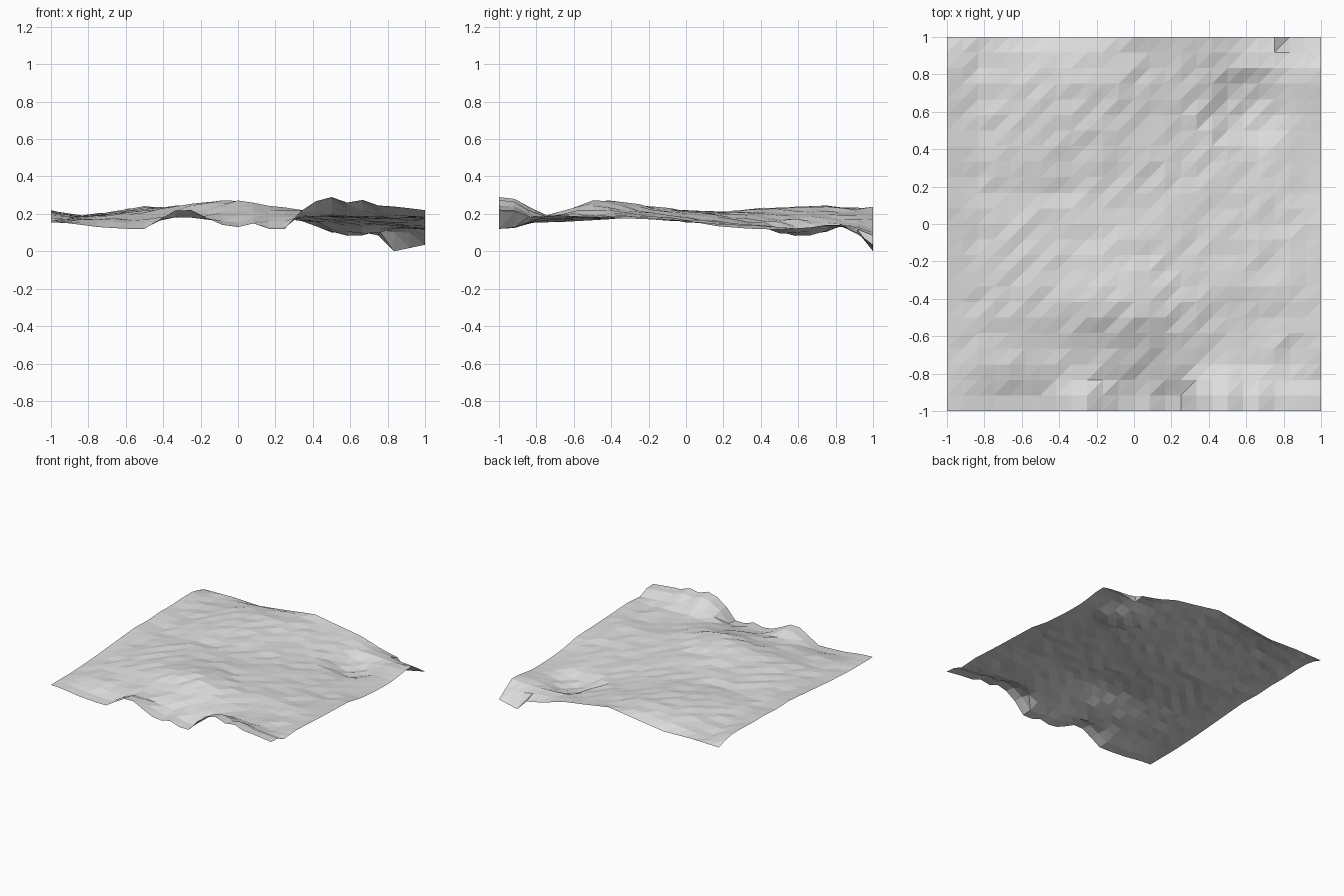
import bpy, bmesh, random

random.seed(4)
N = 24  # cells per side


def interp(t, keys, vals):
    """Piecewise linear lookup, held flat beyond the ends."""
    if t <= keys[0]:
        return vals[0]
    for a, b, va, vb in zip(keys, keys[1:], vals, vals[1:]):
        if t <= b:
            return va + (vb - va) * (t - a) / (b - a)
    return vals[-1]


def curve(points):
    keys, vals = zip(*points)
    return lambda t: interp(t, keys, vals)


# Broad relief: rows from front to back
KX = (-.83, -.5, -.17, .0, .17, .5, .75, .85)
RELIEF = {
    -.83: (.165, .165, .168, .165, .17, .21, .19, .175),
    -.72: (.165, .175, .19, .195, .19, .18, .195, .175),
    -.50: (.175, .205, .25, .265, .24, .185, .18, .18),
    -.38: (.18, .215, .265, .277, .24, .20, .19, .19),
    -.17: (.185, .21, .235, .228, .215, .19, .177, .17),
    .17: (.185, .205, .207, .203, .195, .165, .15, .145),
    .50: (.187, .235, .228, .21, .19, .14, .125, .125),
    .75: (.185, .235, .24, .225, .195, .145, .135, .135),
    .86: (.18, .225, .235, .225, .20, .15, .125, .13),
}

# Height profiles of the four borders
front = curve([(-1, .155), (-.9, .15), (-.75, .13), (-.6, .12), (-.5, .12), (-.42, .17),
               (-.33, .22), (-.25, .22), (-.17, .18), (-.08, .14), (0, .13), (.08, .15),
               (.16, .12), (.25, .12), (.33, .21), (.42, .27), (.5, .29), (.58, .26),
               (.67, .275), (.75, .245), (.83, .24), (.92, .23), (1, .22)])
back = curve([(-1, .175), (-.75, .18), (-.5, .172), (-.28, .2), (0, .238), (.2, .205),
              (.43, .17), (.6, .115), (.75, .085), (.833, 0), (1, .035)])
left = curve([(-1, .155), (-.7, .155), (-.43, .17), (-.05, .2), (.1, .212), (.25, .205),
              (.42, .215), (.54, .212), (.73, .22), (.9, .217), (1, .175)])
right = curve([(-1, .22), (-.83, .165), (-.72, .195), (-.43, .18), (-.3, .175), (0, .165),
               (.16, .135), (.35, .12), (.55, .115), (.68, .13), (.81, .15), (.9, .12), (1, .035)])
# How far each border reaches inward
front_w = curve([(-1, 1), (-.917, .88), (-.833, .28), (-.75, 0)])
back_w = curve([(.833, 0), (.917, .2), (1, 1)])
side_w = curve([(.833, 0), (1, 1)])


def height(x, y):
    z = interp(y, list(RELIEF), [interp(x, KX, r) for r in RELIEF.values()])
    # hollow near the back right
    d2 = (x - .6) ** 2 + (y - .62) ** 2
    z -= .05 * max(0, 1 - d2 / .05)
    z += random.uniform(-.007, .007)
    w = side_w(abs(x))
    z += w * ((left(y) if x < 0 else right(y)) - z)
    w = front_w(y) if y < 0 else back_w(y)
    z += w * ((front(x) if y < 0 else back(x)) - z)
    return max(z, 0)


# Terrain sheet, triangulated and flat shaded
bm = bmesh.new()
grid = []
for j in range(N + 1):
    row = []
    for i in range(N + 1):
        x, y = -1 + 2 * i / N, -1 + 2 * j / N
        row.append(bm.verts.new((x, y, height(x, y))))
    grid.append(row)
for j in range(N):
    for i in range(N):
        a, b = grid[j][i], grid[j][i + 1]
        c, d = grid[j + 1][i + 1], grid[j + 1][i]
        bm.faces.new((a, b, c))
        bm.faces.new((a, c, d))

mesh = bpy.data.meshes.new("terrain_sheet")
bm.to_mesh(mesh)
bm.free()
stone = bpy.data.materials.new("light grey")
stone.diffuse_color = (.72, .72, .72, 1)
mesh.materials.append(stone)
bpy.context.collection.objects.link(bpy.data.objects.new("terrain_sheet", mesh))
